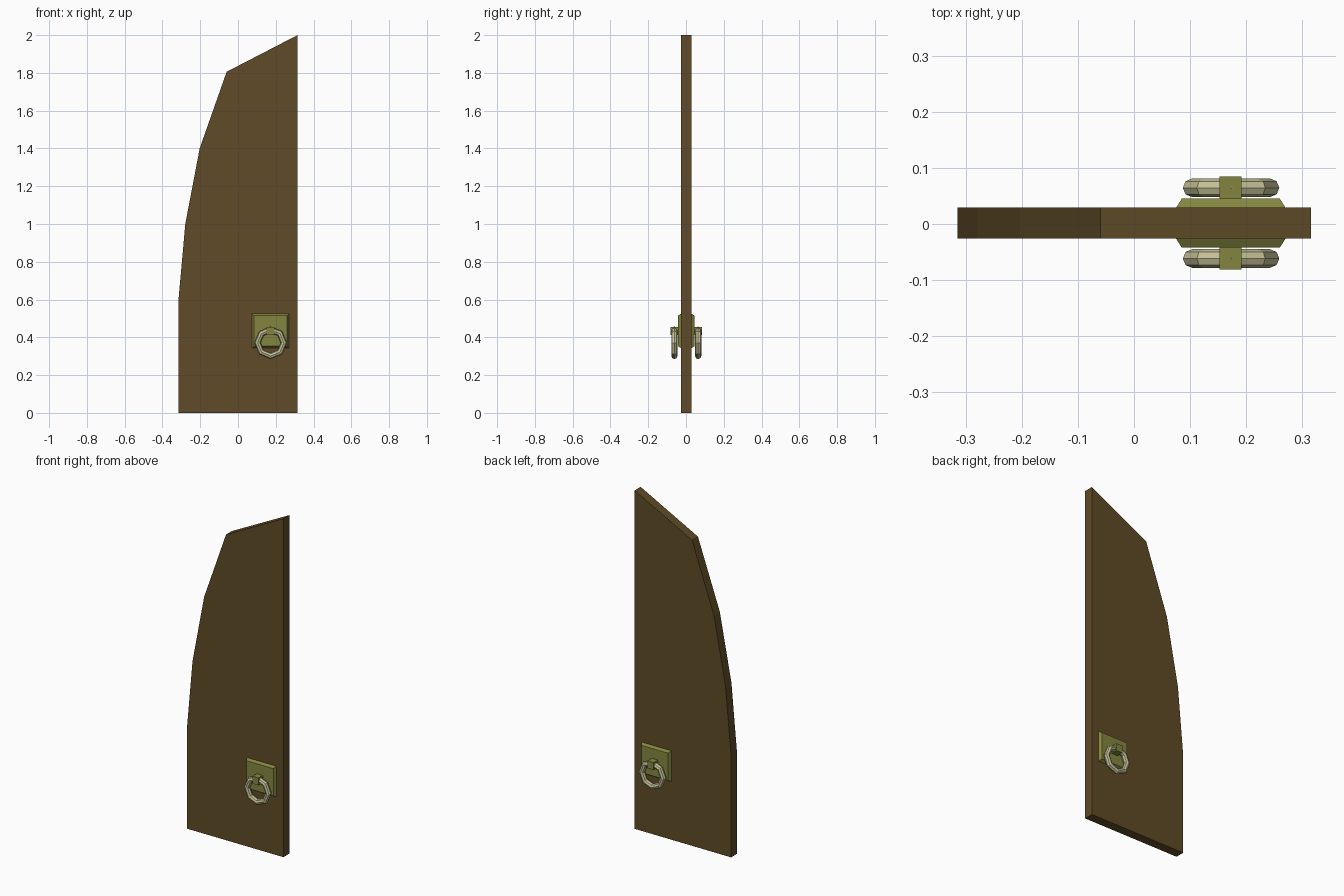
import bpy, bmesh
from math import pi, sin, cos

if "Cube" in bpy.data.objects:
    bpy.data.objects.remove(bpy.data.objects["Cube"])


def material(name, rgb):
    m = bpy.data.materials.new(name)
    m.diffuse_color = (*rgb, 1)
    m.use_nodes = True
    m.node_tree.nodes["Principled BSDF"].inputs["Base Color"].default_value = m.diffuse_color
    return m


WOOD = material("wood", (0.115, 0.07, 0.02))
BRASS = material("brass", (0.23, 0.235, 0.05))
PALE = material("pale_metal", (0.56, 0.54, 0.31))


def finish(name, bm, mat):
    bmesh.ops.recalc_face_normals(bm, faces=bm.faces)
    me = bpy.data.meshes.new(name)
    bm.to_mesh(me)
    bm.free()
    me.materials.append(mat)
    ob = bpy.data.objects.new(name, me)
    bpy.context.collection.objects.link(ob)
    return ob


def loft(name, loops, mat, ring=False):
    """Skin closed loops of points; cap the ends, or close into a ring."""
    bm = bmesh.new()
    rows = [[bm.verts.new(p) for p in loop] for loop in loops]
    n = len(rows[0])
    pairs = list(zip(rows, rows[1:])) + ([(rows[-1], rows[0])] if ring else [])
    for a, b in pairs:
        for i in range(n):
            j = (i + 1) % n
            bm.faces.new((a[i], a[j], b[j], b[i]))
    if not ring:
        bm.faces.new(rows[0])
        bm.faces.new(rows[-1])
    return finish(name, bm, mat)


def rect(x0, x1, z0, z1, y):
    return [(x0, y, z0), (x1, y, z0), (x1, y, z1), (x0, y, z1)]


# Arched door leaf
MID = 0.0015
HALF = 0.0275
profile = [(-0.315, 0), (0.315, 0), (0.315, 2), (-0.06, 1.806),
           (-0.203, 1.4), (-0.279, 1.0), (-0.315, 0.6)]
loft("door_leaf", [[(x, MID + s * HALF, z) for x, z in profile] for s in (-1, 1)], WOOD)

# Handle hardware on both faces
CX, CZ, R, r = 0.173, 0.371, 0.0695, 0.0165
for side, s in (("front", -1), ("back", 1)):
    # Bevelled backing plate
    loft(side + "_plate",
         [rect(0.075, 0.27, 0.343, 0.525, MID + s * HALF),
          rect(0.085, 0.26, 0.353, 0.515, MID + s * 0.0435)], BRASS)
    # Clasp holding the ring
    loft(side + "_clasp",
         [rect(0.152, 0.192, 0.412, 0.456, MID + s * 0.042),
          rect(0.152, 0.192, 0.412, 0.456, MID + s * 0.083)], BRASS)
    # Eight-sided pull ring
    loops = []
    for i in range(8):
        a = i * pi / 4
        loops.append([((R + r * cos(t)) * cos(a) + CX,
                       MID + s * 0.063 + r * sin(t),
                       (R + r * cos(t)) * sin(a) + CZ)
                      for t in (k * pi / 4 for k in range(8))])
    loft(side + "_pull_ring", loops, PALE, ring=True)
